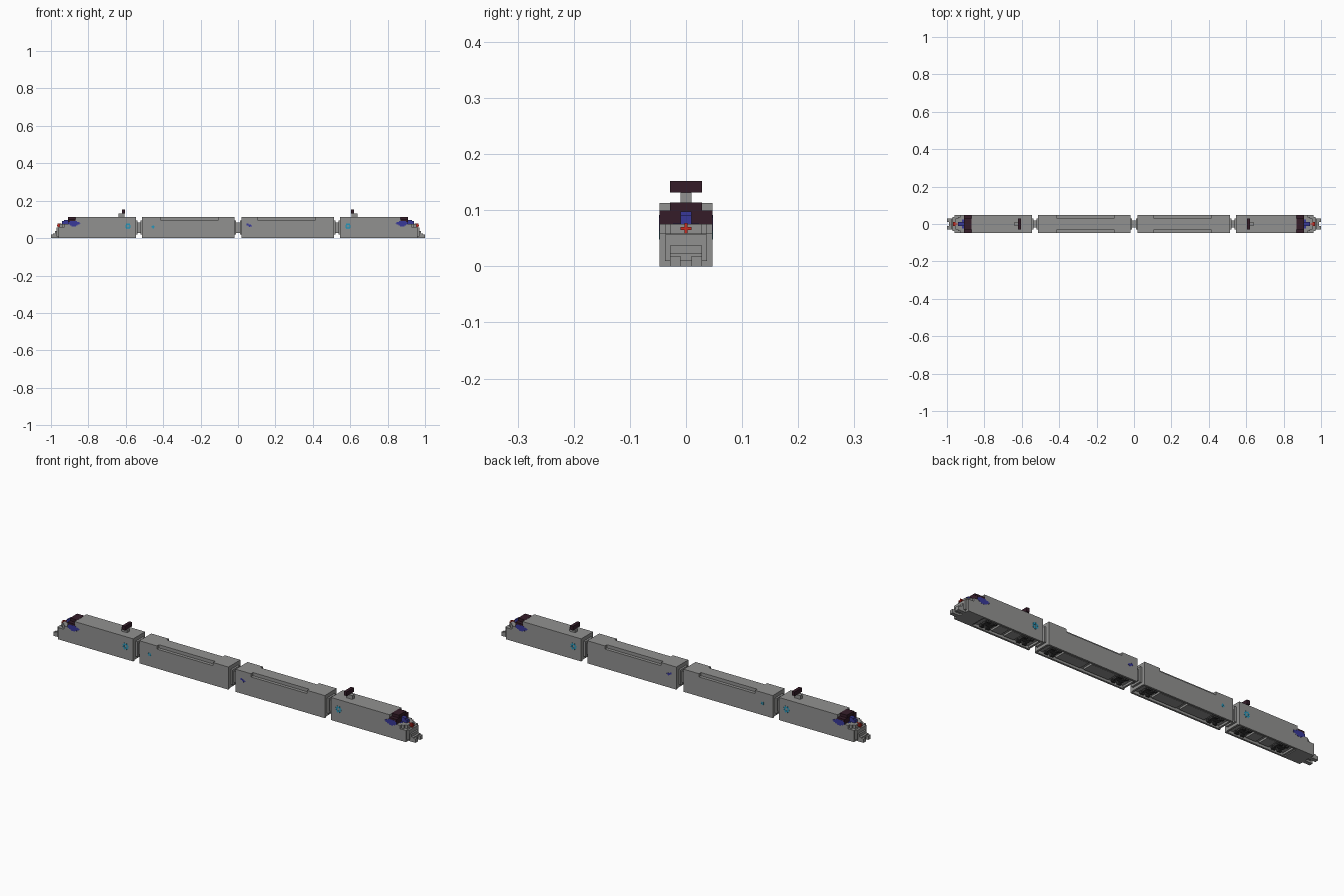
import bpy, bmesh
from mathutils import Matrix, Vector

cube = bpy.data.objects.get("Cube")
if cube:
    bpy.data.objects.remove(cube, do_unlink=True)

V = 0.0094           # block size
HW, TOP = 5 * V, 12 * V


def material(name, rgb):
    m = bpy.data.materials.new(name)
    m.use_nodes = True
    m.diffuse_color = (*rgb, 1)
    m.node_tree.nodes["Principled BSDF"].inputs["Base Color"].default_value = (*rgb, 1)
    return m


GREY = material("body grey", (0.285, 0.285, 0.28))
DARK = material("dark glass", (0.035, 0.012, 0.022))
BLUE = material("deep blue", (0.04, 0.04, 0.32))
CYAN = material("cyan", (0.02, 0.3, 0.48))
RED = material("red", (0.6, 0.025, 0.015))
IRON = material("bogie iron", (0.04, 0.04, 0.04))


def blocks(name, mat, boxes):
    """One object from boxes given as (x0, x1, y0, y1, z0, z1)."""
    bm = bmesh.new()
    for x0, x1, y0, y1, z0, z1 in boxes:
        size = Vector((abs(x1 - x0), abs(y1 - y0), abs(z1 - z0)))
        mid = Vector((x0 + x1, y0 + y1, z0 + z1)) / 2
        bmesh.ops.create_cube(bm, size=1, matrix=Matrix.Translation(mid) @ Matrix.Diagonal(size).to_4x4())
    mesh = bpy.data.meshes.new(name)
    bm.to_mesh(mesh)
    bm.free()
    mesh.materials.append(mat)
    ob = bpy.data.objects.new(name, mesh)
    bpy.context.collection.objects.link(ob)
    return ob


def centred(x0, x1, half, z0, z1):
    return (x0, x1, -half, half, z0, z1)


def flip(boxes, s):
    return [(x0 * s, x1 * s, *rest) for x0, x1, *rest in boxes]


def both_sides(boxes):
    return boxes + [(a, b, -d, -c, e, f) for a, b, c, d, e, f in boxes]


def side_marks(name, mat, x, z, pattern, s=1, cell=V / 2):
    """Thin painted cells on both side walls, drawn from rows of characters."""
    out = []
    for r, row in enumerate(pattern):
        for c, ch in enumerate(row):
            if ch == "#":
                px = x + (c - len(row) / 2) * cell
                pz = z + (len(pattern) / 2 - r) * cell
                out.append((px, px + cell, HW - 0.001, HW + 0.0008, pz - cell, pz))
    return blocks(name, mat, flip(both_sides(out), s))


def underframe(name, x0, x1, s):
    """Skirts, end sills and equipment boxes below the floor."""
    mid = (x0 + x1) / 2
    parts = both_sides([(x0, x1, HW - V, HW, 0, 2 * V)])
    parts += [centred(x0, x0 + V, HW, V / 2, 2 * V), centred(x1 - V, x1, HW, V / 2, 2 * V)]
    reach = (x1 - x0) / 2 - 0.1
    parts += [centred(mid - reach, mid - V, 3 * V, V / 2, 2 * V),
              centred(mid + V, mid + reach, 3 * V, V / 2, 2 * V)]
    blocks(name + "_underframe", GREY, flip(parts, s))
    wheels = []
    for bx in (x0 + 0.06, x1 - 0.06):
        wheels.append(centred(bx - 0.024, bx + 0.024, V, V / 2, 2 * V))
        for ax in (bx - 0.016, bx + 0.016):
            wheels += both_sides([(ax - V, ax + V, 2 * V, 3 * V, 0, 2 * V)])
            wheels.append(centred(ax - V / 2, ax + V / 2, 3 * V, V / 2, 1.5 * V))
    blocks(name + "_bogies", IRON, flip(wheels, s))


PLUS = ["..#.#..", ".#####.", "###.###", ".#...#.", "###.###", ".#####.", "..#.#.."]
SMALL_PLUS = [".#.#.", "#####", ".#.#.", "#####", ".#.#."]
ARROW = ["##....", "#####.", "..####", "...#.."]
SWOOSH = ["....########..", ".#############", "##############",
          ".#############", "...#########..", ".....#####...."]

for s, end in ((1, "left"), (-1, "right")):
    # Middle car with recessed roof edges
    x0, x1, n0, n1 = 0.02, 0.512, 0.105, 0.415
    name = end + "_middle_car"
    notch = 0.016
    blocks(name + "_body", GREY, flip([
        centred(x0, x1, HW, 1.5 * V, TOP - notch),
        centred(x0, n0, HW, TOP - notch, TOP),
        centred(n1, x1, HW, TOP - notch, TOP),
        centred(n0, n1, HW - notch, TOP - notch, TOP)], s))
    underframe(name, x0, x1, s)

    # End car body and stepped nose
    name = end + "_end_car"
    x0, x1 = 0.546, 0.87
    blocks(name + "_body", GREY, flip([centred(x0, x1, HW, 1.5 * V, TOP)], s))
    underframe(name, x0, x1, s)
    nose = [(0.905, 5, 10), (0.928, 5, 8), (0.942, 4, 8), (0.955, 3, 8),
            (0.96, 5, 6.2), (0.97, 4, 6), (0.978, 3, 4)]
    steps = [centred(x1, x, h * V, V, t * V) for x, h, t in nose]
    steps.append(centred(x1, 0.96, HW, 0, 4 * V))
    steps += both_sides([(0.95, 1.0, V, 3 * V, 0, 2 * V)])
    steps.append(centred(0.95, 0.988, 3 * V, V, 2.5 * V))
    blocks(name + "_nose", GREY, flip(steps, s))

    # Wrapped windscreen
    blocks(name + "_windscreen", DARK, flip([
        centred(0.868, 0.908, 3 * V, 10 * V, TOP + 0.0006),
        centred(0.868, 0.908, HW + 0.0004, 9.3 * V, 10.6 * V),
        centred(0.9, 0.909, HW + 0.0004, 8 * V, 10.6 * V)], s))

    # Blue nose stripe and side swoosh
    blocks(name + "_nose_stripe", BLUE, flip([
        centred(0.9, 0.93, V, 8 * V, 10.4 * V),
        centred(0.92, 0.94, V, 8 * V, 9.6 * V),
        centred(0.9, 0.92, 2.5 * V, 7.9 * V, 8.1 * V)], s))
    side_marks(name + "_side_swoosh", BLUE, 0.876, 0.077, SWOOSH, s)
    side_marks(name + "_side_emblem", CYAN, 0.588, 0.064, PLUS, s)

    # Red cross lamp standing out from the nose
    blocks(name + "_cross_lamp", RED, flip([
        centred(0.95, 0.968, V, 6.9 * V, 7.5 * V),
        centred(0.945, 0.966, 0.3 * V, 6.2 * V, 8.2 * V)], s))

    # Current collector on the roof
    blocks(name + "_collector_post", GREY, flip([
        centred(0.606, 0.638, V, TOP - V / 2, 14 * V)], s))
    blocks(name + "_collector_bar", DARK, flip([
        centred(0.604, 0.62, 3 * V, 14 * V, 16.2 * V)], s))

    # Gangway between middle and end car
    blocks(end + "_gangway", GREY, flip([
        centred(0.51, 0.548, 2 * V, 3 * V, 9 * V),
        centred(0.51, 0.522, 3 * V, 2 * V, 10 * V),
        centred(0.536, 0.548, 3 * V, 2 * V, 10 * V)], s))

# Centre gangway
blocks("centre_gangway", GREY, [
    centred(-0.022, 0.022, 2 * V, 3 * V, 9 * V),
    centred(-0.022, -0.01, 3 * V, 2 * V, 10 * V),
    centred(0.01, 0.022, 3 * V, 2 * V, 10 * V)])

# Single side marks on the middle cars
side_marks("left_middle_car_arrow", BLUE, 0.06, 0.068, ARROW)
side_marks("right_middle_car_emblem", CYAN, -0.455, 0.059, SMALL_PLUS, cell=V / 3)
